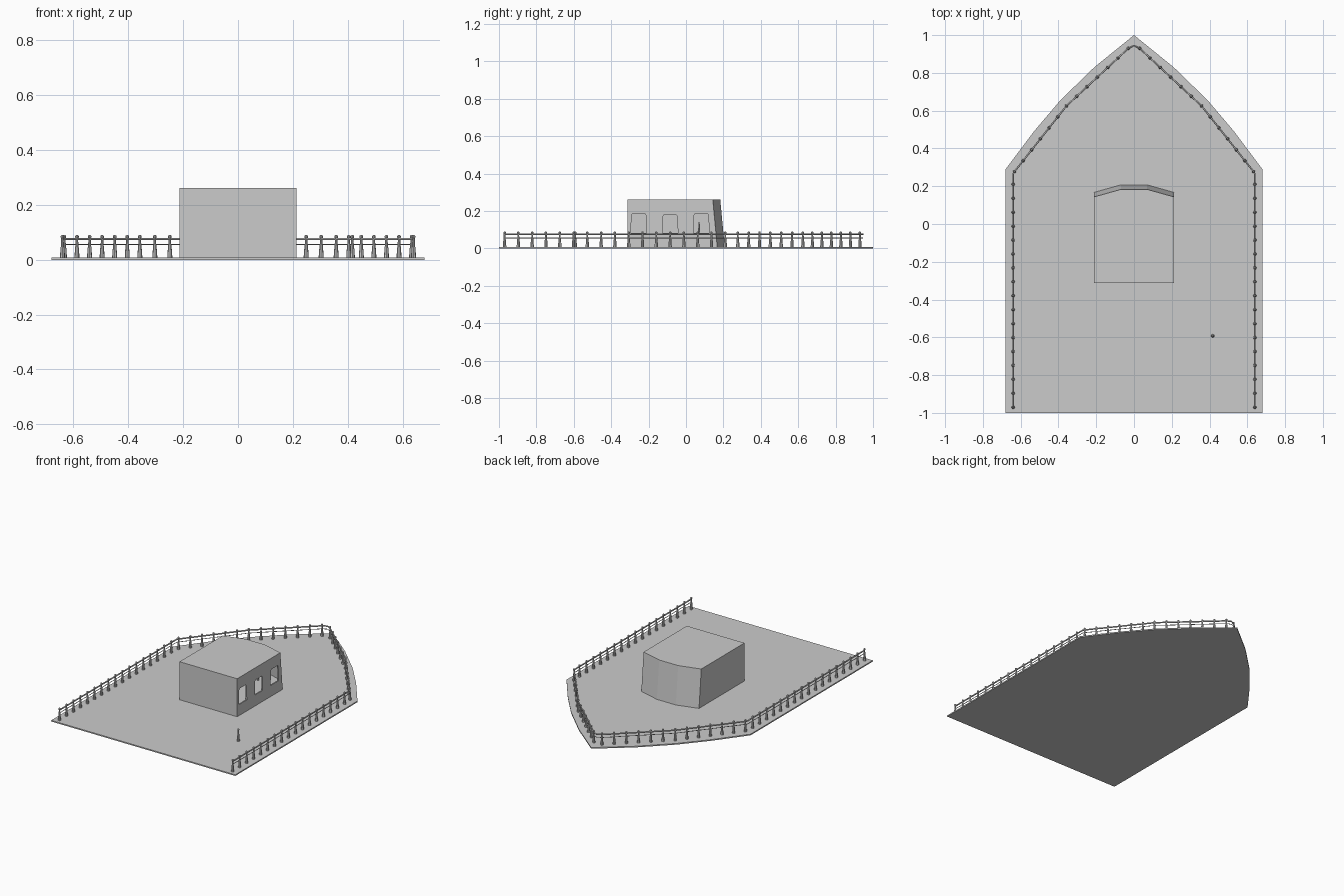
import bpy, bmesh
from mathutils import Vector

if "Cube" in bpy.data.objects:
    bpy.data.objects.remove(bpy.data.objects["Cube"])

DECK = 0.008


def mesh_object(name, bm, mat=None):
    bmesh.ops.recalc_face_normals(bm, faces=bm.faces)
    me = bpy.data.meshes.new(name)
    bm.to_mesh(me)
    bm.free()
    ob = bpy.data.objects.new(name, me)
    bpy.context.collection.objects.link(ob)
    if mat:
        me.materials.append(mat)
    return ob


def loft(name, lower, upper, mat=None):
    """Closed solid between two matching outlines of 3D points."""
    bm = bmesh.new()
    a = [bm.verts.new(p) for p in lower]
    b = [bm.verts.new(p) for p in upper]
    bm.faces.new(a[::-1])
    bm.faces.new(b)
    n = len(a)
    for i in range(n):
        bm.faces.new((a[i], a[(i + 1) % n], b[(i + 1) % n], b[i]))
    return mesh_object(name, bm, mat)


def mirrored(half):
    """Complete a right-hand outline across x = 0."""
    return half + [(-x, y) for x, y in reversed(half) if x > 0]


def at_z(points, z):
    return [(x, y, z) for x, y in points]


# Deck with a pointed, curved bow
hull = mirrored([(0.68, -1), (0.68, 0.29), (0.53, 0.49), (0.39, 0.655), (0.21, 0.83), (0, 1)])
loft("deck", at_z(hull, 0), at_z(hull, DECK))


# Cabin shell with a raked, faceted front
def cabin_outline(front, inset=0.0):
    w, back = 0.213 - inset, -0.313 + inset
    f = front - inset
    return mirrored([(w, back), (w, f - 0.04), (0.07, f)])


cabin = loft("cabin", at_z(cabin_outline(0.207), DECK), at_z(cabin_outline(0.183), 0.262))
cutters = [loft("cabin_hollow", at_z(cabin_outline(0.207, 0.008), -0.02),
                at_z(cabin_outline(0.183, 0.008), 0.253))]

# Side window openings
for y, top in ((-0.253, 0.187), (-0.085, 0.180), (0.082, 0.187)):
    shape = [(y - 0.042, 0.082), (y + 0.042, 0.082), (y + 0.038, top - 0.008),
             (y + 0.032, top), (y - 0.032, top), (y - 0.038, top - 0.008)]
    cutters.append(loft("window_cutter", [(0.18, a, z) for a, z in shape],
                        [(0.25, a, z) for a, z in shape]))
for c in cutters:
    c.hide_render = True
    c.hide_viewport = True
    m = cabin.modifiers.new(c.name, 'BOOLEAN')
    m.operation = 'DIFFERENCE'
    m.solver = 'EXACT'
    m.object = c

# Pale cabin floor
pale = bpy.data.materials.new("pale_interior")
pale.diffuse_color = (0.95, 0.95, 0.95, 1)
pale.use_nodes = True
pale.node_tree.nodes["Principled BSDF"].inputs["Base Color"].default_value = pale.diffuse_color
floor = cabin_outline(0.198, 0.008)
loft("cabin_floor", at_z(floor, 0.068), at_z(floor, 0.076), pale)

# Railing post: tapered turned profile
PROFILE = [(0.009, DECK - 0.002), (0.009, 0.014), (0.0075, 0.035), (0.0045, 0.066),
           (0.0045, 0.078), (0.0065, 0.081), (0.0065, 0.087), (0.003, 0.090)]


def add_post(bm, x, y):
    start = [bm.verts.new((x + r, y, z)) for r, z in PROFILE]
    edges = [bm.edges.new(p) for p in zip(start, start[1:])]
    res = bmesh.ops.spin(bm, geom=start + edges, cent=(x, y, 0), axis=(0, 0, 1),
                         angle=6.283185307, steps=8, use_merge=True)
    near = [v for v in bm.verts if (v.co.xy - Vector((x, y))).length < 0.012]
    bmesh.ops.remove_doubles(bm, verts=near, dist=1e-5)
    near = [v for v in bm.verts if (v.co.xy - Vector((x, y))).length < 0.012]
    rim = list({e for v in near for e in v.link_edges if e.is_boundary})
    bmesh.ops.holes_fill(bm, edges=rim, sides=0)


def divide(a, b, n):
    a, b = Vector(a), Vector(b)
    return [a.lerp(b, i / n) for i in range(n + 1)]


posts = (divide((0.64, -0.97), (0.64, 0.21), 16) + divide((0.633, 0.277), (0.358, 0.625), 6)
         + divide((0.358, 0.625), (0.03, 0.93), 6)[1:])
bm = bmesh.new()
for p in posts:
    for s in (1, -1):
        add_post(bm, s * p.x, p.y)
mesh_object("railing_posts", bm)

# Lone post on the aft deck
bm = bmesh.new()
add_post(bm, 0.417, -0.592)
mesh_object("loose_post", bm)

# Rails following the deck edge
path = mirrored([(0.64, -0.97), (0.64, 0.265), (0.633, 0.277), (0.358, 0.625),
                 (0.03, 0.93), (0, 0.945)])
for name, z, r in (("top_rail", 0.076, 0.0045), ("middle_rail", 0.056, 0.002)):
    cu = bpy.data.curves.new(name, 'CURVE')
    cu.dimensions = '3D'
    cu.bevel_depth = r
    cu.bevel_resolution = 1
    cu.use_fill_caps = True
    sp = cu.splines.new('POLY')
    sp.points.add(len(path) - 1)
    for pt, (x, y) in zip(sp.points, path):
        pt.co = (x, y, z, 1)
    ob = bpy.data.objects.new(name, cu)
    bpy.context.collection.objects.link(ob)

# Control lever beside the forward window
bm = bmesh.new()
bmesh.ops.create_cone(bm, cap_ends=True, segments=8, radius1=0.006, radius2=0.003, depth=0.065)
bmesh.ops.translate(bm, verts=bm.verts, vec=(0.1, 0.07, 0.108))
mesh_object("control_lever", bm)
